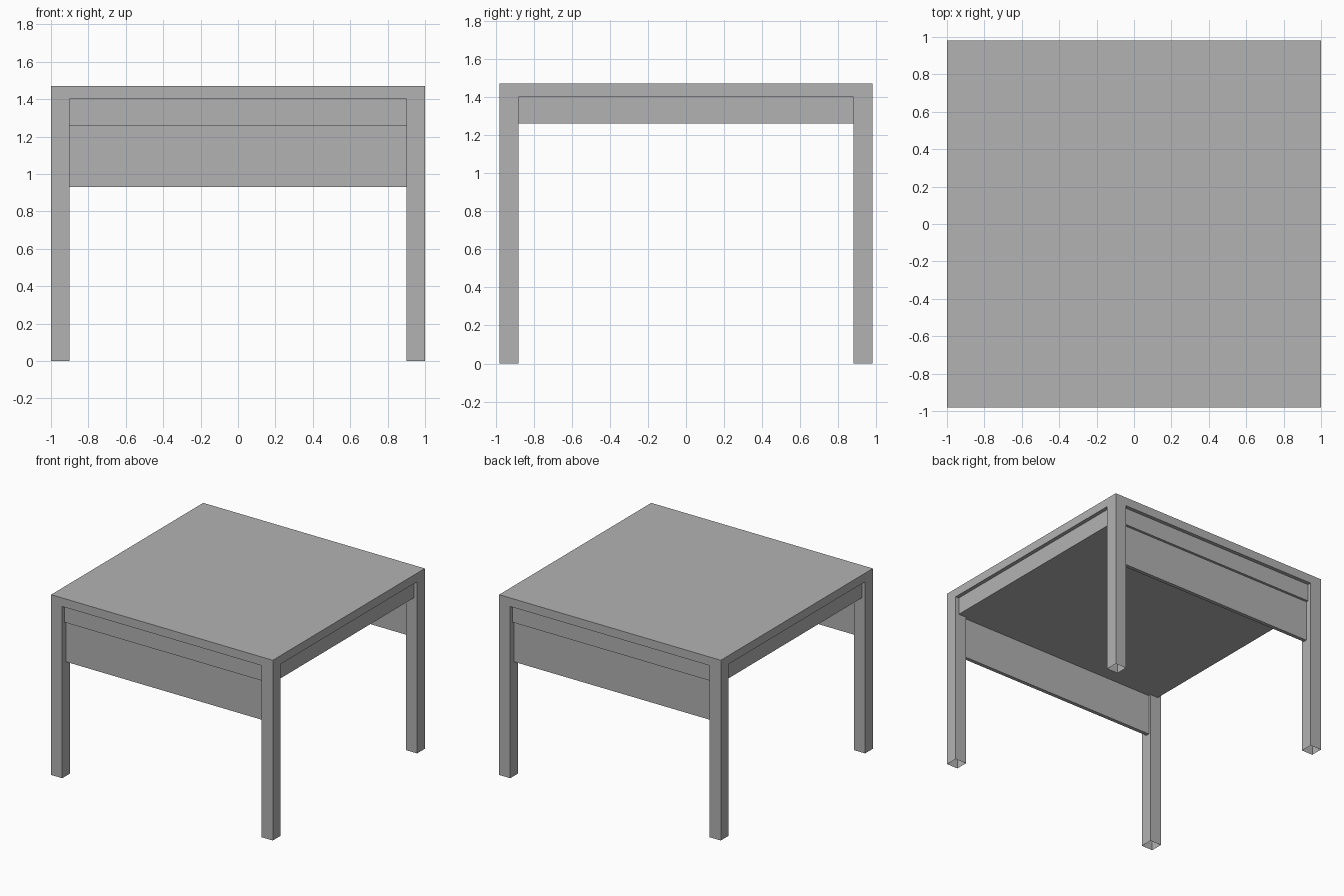
import bpy
import bmesh

default = bpy.data.objects.get("Cube")
if default:
    bpy.data.objects.remove(default, do_unlink=True)

# Single flat colour
grey = bpy.data.materials.new("mid grey")
grey.use_nodes = True
colour = (0.448, 0.448, 0.448, 1)
grey.diffuse_color = colour
grey.node_tree.nodes["Principled BSDF"].inputs["Base Color"].default_value = colour

# Main dimensions: half width, half depth, leg size and heights
W, D, LEG = 1.0, 0.98, 0.10
TOP, SLAB, RAIL, PANEL = 1.47, 1.40, 1.26, 0.93
IN_X, IN_Y = W - LEG, D - LEG


def box(name, low, high, open_bottom=False):
    """Box between two opposite corners."""
    low, high = [min(p) for p in zip(low, high)], [max(p) for p in zip(low, high)]
    bm = bmesh.new()
    bmesh.ops.create_cube(bm, size=1)
    for v in bm.verts:
        v.co = [high[i] if v.co[i] > 0 else low[i] for i in range(3)]
    if open_bottom:
        bm.normal_update()
        under = [f for f in bm.faces if f.normal.z < -0.5]
        bmesh.ops.delete(bm, geom=under, context="FACES_ONLY")
    mesh = bpy.data.meshes.new(name)
    bm.to_mesh(mesh)
    bm.free()
    mesh.materials.append(grey)
    obj = bpy.data.objects.new(name, mesh)
    bpy.context.collection.objects.link(obj)
    return obj


# Table top and the solid core beneath it
box("table_top", (-W, -D, SLAB), (W, D, TOP))
box("under_core", (-IN_X, -IN_Y, RAIL), (IN_X, IN_Y, SLAB))

# Square legs, open at the foot
for sx, side in ((-1, "right"), (1, "left")):
    for sy, end in ((-1, "front"), (1, "back")):
        box(f"{end}_{side}_leg", (sx * W, sy * D, 0),
            (sx * IN_X, sy * IN_Y, SLAB), open_bottom=True)

# Aprons between the legs, set slightly in from the edge
for s, side in ((-1, "right"), (1, "left")):
    box(f"{side}_apron", (s * IN_X, -IN_Y, RAIL), (s * (W - 0.03), IN_Y, SLAB))

# Front and back aprons with a deeper modesty panel below
for s, end in ((-1, "front"), (1, "back")):
    box(f"{end}_apron", (-IN_X, s * IN_Y, RAIL), (IN_X, s * (D - 0.03), SLAB))
    box(f"{end}_panel", (-IN_X, s * (D - 0.08), PANEL), (IN_X, s * (D - 0.05), RAIL))
